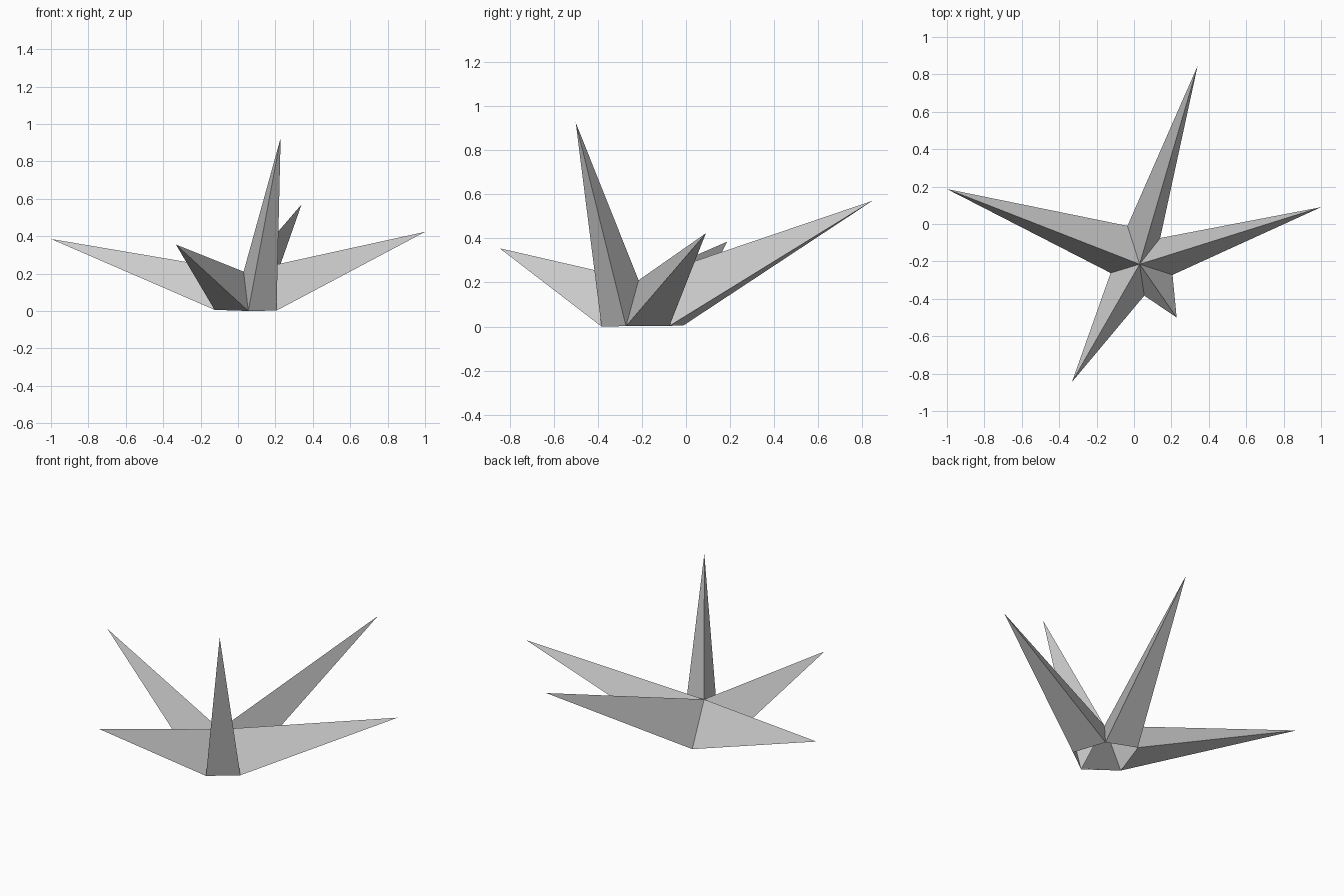
import bpy
import bmesh

cube = bpy.data.objects.get("Cube")
if cube:
    bpy.data.objects.remove(cube, do_unlink=True)

# One flat grey for the whole star
grey = bpy.data.materials.new("light grey")
grey.use_nodes = True
colour = (0.6, 0.6, 0.6, 1)
grey.diffuse_color = colour
grey.node_tree.nodes["Principled BSDF"].inputs["Base Color"].default_value = colour

# Raised centre, ray tips, and the base notch that follows each tip (clockwise)
centre = (0.03, -0.215, 0.21)
tips = [(-1.0, 0.187, 0.385), (0.34, 0.845, 0.57), (1.0, 0.09, 0.423),
        (0.228, -0.5, 0.925), (-0.332, -0.845, 0.355)]
notches = [(-0.035, -0.01, 0.006), (0.14, -0.075, 0.003), (0.206, -0.272, 0.002),
           (0.055, -0.383, 0.0), (-0.125, -0.262, 0.006)]

# Star shell, open under the hub: two upper faces and one outer face per ray
bm = bmesh.new()
hub = bm.verts.new(centre)
tip_verts = [bm.verts.new(p) for p in tips]
notch_verts = [bm.verts.new(p) for p in notches]
for i, tip in enumerate(tip_verts):
    before, after = notch_verts[i - 1], notch_verts[i]
    bm.faces.new((hub, tip, before))
    bm.faces.new((hub, after, tip))
    bm.faces.new((before, tip, after))
bmesh.ops.recalc_face_normals(bm, faces=bm.faces)
mesh = bpy.data.meshes.new("star_shell")
bm.to_mesh(mesh)
bm.free()

mesh.materials.append(grey)
star = bpy.data.objects.new("star_shell", mesh)
bpy.context.collection.objects.link(star)
